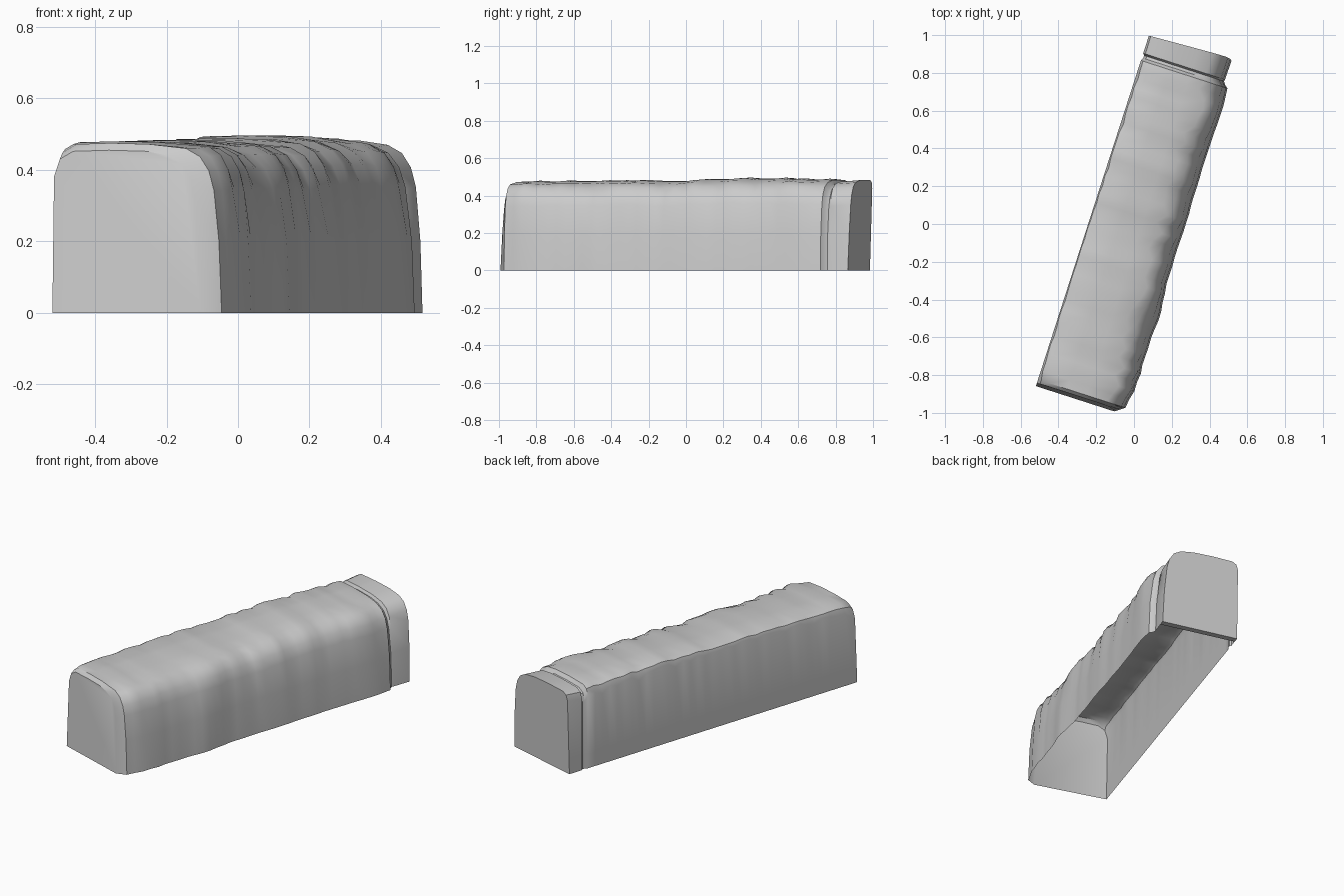
import bpy, bmesh, math, random
from mathutils import Vector

cube = bpy.data.objects.get("Cube")
if cube:
    bpy.data.objects.remove(cube, do_unlink=True)

random.seed(4)
ALONG = Vector((0.307, 0.952, 0))    # length of the block
ACROSS = Vector((0.952, -0.307, 0))  # width of the block
LEFT = -0.231

stone = bpy.data.materials.new("grey stone")
stone.use_nodes = True
grey = (0.6, 0.6, 0.6, 1)
stone.diffuse_color = grey
stone.node_tree.nodes["Principled BSDF"].inputs["Base Color"].default_value = grey

# Position along the block, right side at the base, top height, right wear, left wear
SHAPE = [(-0.94, 0.255, 0.472, 0.75, 0.06), (-0.84, 0.272, 0.474, 0.8, 0.04),
         (-0.74, 0.275, 0.474, 0.8, 0.03), (-0.64, 0.27, 0.475, 0.9, 0.03),
         (-0.40, 0.28, 0.477, 1.0, 0.02), (-0.25, 0.263, 0.478, 0.9, 0.02),
         (0.0, 0.259, 0.478, 0.9, 0.02), (0.24, 0.259, 0.488, 1.2, 0.03),
         (0.45, 0.254, 0.492, 1.1, 0.04), (0.60, 0.256, 0.488, 0.9, 0.03),
         (0.73, 0.262, 0.486, 0.9, 0.04), (0.835, 0.25, 0.482, 0.9, 0.04)]


def sample(u):
    for a, b in zip(SHAPE, SHAPE[1:]):
        if u <= b[0]:
            t = (u - a[0]) / (b[0] - a[0])
            return [p + (q - p) * t for p, q in zip(a[1:], b[1:])]
    return list(SHAPE[-1][1:])


def section(right, top, wear, chip, left=LEFT):
    """Outline from the left base, over the top, to the right base."""
    return [(left, 0), (left, 0.08), (left, top - 1.3 * chip),
            (left + 0.3 * chip, top - 0.4 * chip), (left + chip, top),
            (-0.07, top + 0.003), (0.04, top),
            (right - 0.14 * wear, top - 0.012), (right - 0.085 * wear, top - 0.035),
            (right - 0.05 * wear, top - 0.075), (right - 0.03 * wear, top - 0.13),
            (right - 0.008, 0.2), (right, 0)]


bm = bmesh.new()
rings = []


def add_ring(u, outline, lean=0, skew=0):
    ring = [bm.verts.new(ALONG * (u + lean * z + skew * v) + ACROSS * v + Vector((0, 0, z)))
            for v, z in outline]
    rings.append(ring)


# Front face outline, inset by the worn front edge
add_ring(-0.976, section(0.205, 0.452, 0.72, 0.055), lean=0.04)

# Worn body
COUNT = 36
for i in range(COUNT + 1):
    u = -0.94 + 1.775 * i / COUNT
    right, top, wear, chip = sample(u)
    if 0 < i < COUNT:
        wear *= random.uniform(0.75, 1.2)
        chip *= random.uniform(0.6, 1.4)
        top += random.uniform(-0.004, 0.004)
        right += random.uniform(-0.003, 0.003)
    add_ring(u, section(right, top, wear, chip))

# Groove, then the separate end piece
add_ring(0.85, section(0.232, 0.462, 0.85, 0.05, LEFT + 0.008))
add_ring(0.865, section(0.222, 0.46, 0.85, 0.05, LEFT + 0.008))
add_ring(0.875, section(0.224, 0.474, 0.75, 0.04))
add_ring(0.97, section(0.226, 0.482, 0.75, 0.035), lean=0.03, skew=0.05)

# Skin between outlines, and the two end faces
for a, b in zip(rings, rings[1:]):
    for j in range(len(a) - 1):
        bm.faces.new((a[j], a[j + 1], b[j + 1], b[j]))
bm.faces.new(rings[0])
bm.faces.new(reversed(rings[-1]))

# Narrow lip under the back end; the rest of the underside is open
back = rings[-1]
inner = [bm.verts.new(v.co - ALONG * 0.035) for v in (back[-1], back[0])]
bm.faces.new((back[0], back[-1], inner[0], inner[1]))

bmesh.ops.recalc_face_normals(bm, faces=bm.faces)
top_face = max(bm.faces, key=lambda f: f.calc_center_median().z)
if top_face.normal.z < 0:
    bmesh.ops.reverse_faces(bm, faces=bm.faces)

mesh = bpy.data.meshes.new("stone_block")
bm.to_mesh(mesh)
bm.free()
mesh.materials.append(stone)
block = bpy.data.objects.new("stone_block", mesh)
bpy.context.collection.objects.link(block)

bpy.ops.object.select_all(action='DESELECT')
block.select_set(True)
bpy.context.view_layer.objects.active = block
bpy.ops.object.shade_smooth_by_angle(angle=math.radians(35))
